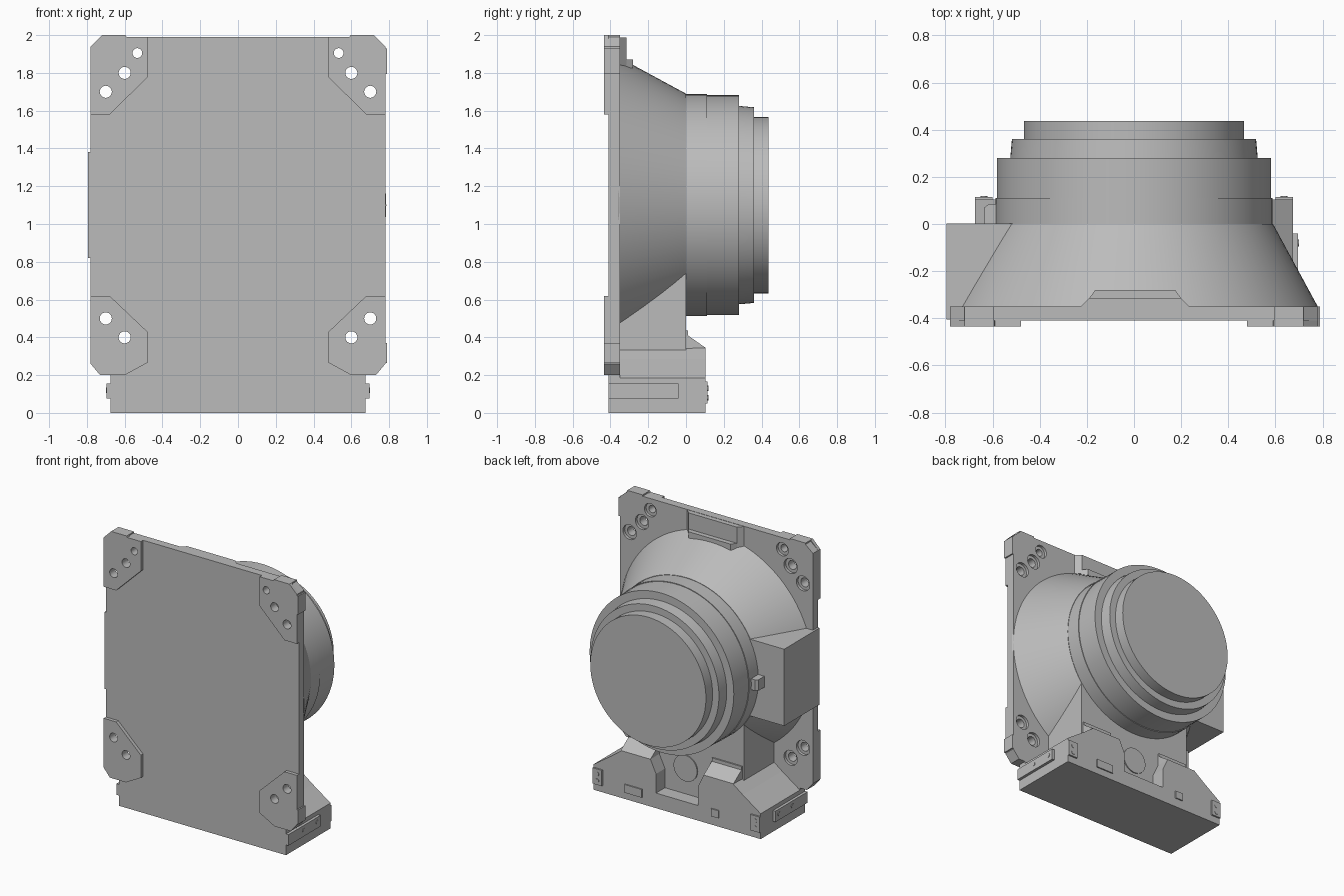
import bpy, bmesh, math
from mathutils import Vector

cube = bpy.data.objects.get("Cube")
if cube:
    bpy.data.objects.remove(cube, do_unlink=True)

grey = bpy.data.materials.new("light_grey")
grey.use_nodes = True
grey.diffuse_color = (0.5, 0.5, 0.5, 1)
grey.node_tree.nodes["Principled BSDF"].inputs["Base Color"].default_value = (0.5, 0.5, 0.5, 1)


def finish(name, bm, smooth=False):
    bmesh.ops.remove_doubles(bm, verts=bm.verts, dist=1e-5)
    bmesh.ops.recalc_face_normals(bm, faces=bm.faces)
    mesh = bpy.data.meshes.new(name)
    bm.to_mesh(mesh)
    bm.free()
    mesh.materials.append(grey)
    ob = bpy.data.objects.new(name, mesh)
    bpy.context.collection.objects.link(ob)
    if smooth:
        bpy.ops.object.select_all(action='DESELECT')
        ob.select_set(True)
        bpy.context.view_layer.objects.active = ob
        bpy.ops.object.shade_smooth_by_angle(angle=math.radians(25))
    return ob


def prism(name, points, axis, start, end):
    """Extrude a flat outline along x, y or z."""
    def place(p, d):
        return {'x': (d, *p), 'y': (p[0], d, p[1]), 'z': (*p, d)}[axis]
    bm = bmesh.new()
    face = bm.faces.new([bm.verts.new(place(p, start)) for p in points])
    moved = bmesh.ops.extrude_face_region(bm, geom=[face])["geom"]
    shift = Vector(place((0, 0), end - start))
    bmesh.ops.translate(bm, vec=shift, verts=[v for v in moved if isinstance(v, bmesh.types.BMVert)])
    return finish(name, bm)


def box(name, x, y, z):
    return prism(name, [(x[0], z[0]), (x[1], z[0]), (x[1], z[1]), (x[0], z[1])], 'y', *y)


def lathe(name, profile, cx, cz, steps=96):
    """Revolve (radius, y) points about an axis parallel to y."""
    bm = bmesh.new()
    vs = [bm.verts.new((cx + r, y, cz)) for r, y in profile]
    es = [bm.edges.new(pair) for pair in zip(vs, vs[1:])]
    bmesh.ops.spin(bm, geom=vs + es, cent=(cx, 0, cz), axis=(0, 1, 0),
                   angle=math.tau, steps=steps, use_merge=True)
    return finish(name, bm, True)


def flip(points, side):
    return [(side * a, b) for a, b in points]


def cut(target, cutter):
    mod = target.modifiers.new("hole", 'BOOLEAN')
    mod.operation, mod.solver, mod.object = 'DIFFERENCE', 'EXACT', cutter
    cutter.hide_render = True
    cutter.hide_viewport = True


# Front plate with chamfered corners and a narrower tongue at the bottom
half = [(0.675, 0), (0.675, 0.2), (0.73, 0.2), (0.78, 0.26), (0.78, 1.94), (0.72, 1.99)]
plate = prism("front_plate", half + flip(half, -1)[::-1], 'y', -0.41, -0.35)

# Corner pads and their screw holes
upper = [(0.78, 1.58), (0.68, 1.58), (0.48, 1.775), (0.48, 1.99), (0.59, 1.99),
         (0.595, 2.0), (0.72, 2.0), (0.78, 1.94)]
lower = [(0.78, 0.62), (0.68, 0.62), (0.48, 0.43), (0.48, 0.265), (0.6, 0.2), (0.73, 0.2), (0.78, 0.26)]
upper_holes = [(0.533, 1.905, 0.026), (0.6, 1.8, 0.032), (0.7, 1.7, 0.032)]
lower_holes = [(0.7, 0.5, 0.032), (0.6, 0.4, 0.032)]
for side, word in ((1, "left"), (-1, "right")):
    for level, outline, holes in (("upper", upper, upper_holes), ("lower", lower, lower_holes)):
        pad = prism(f"{level}_{word}_pad", flip(outline, side), 'y', -0.435, -0.41)
        for x, z, r in holes:
            hole = lathe("hole_cutter", [(0, -0.5), (r, -0.5), (r, -0.37), (r + 0.022, -0.37),
                                         (r + 0.022, -0.34), (0, -0.34)], side * x, z, 24)
            cut(pad, hole)
            cut(plate, hole)
box("upper_edge_strip", (0.78, 0.79), (-0.435, -0.35), (1.795, 1.93))
box("lower_edge_strip", (0.78, 0.79), (-0.435, -0.35), (0.265, 0.37))
for side in (1, -1):
    box("top_edge_strip", sorted((side * 0.595, side * 0.72)), (-0.41, -0.35), (1.98, 2.0))

# Conical housing and stepped drum
lathe("cone_housing", [(0, -0.36), (0.785, -0.36), (0.59, 0), (0, 0)], 0, 1.1)
lathe("stepped_drum", [(0, -0.02), (0.587, -0.02), (0.587, 0.11), (0.582, 0.11), (0.582, 0.28),
                       (0.525, 0.28), (0.518, 0.36), (0.467, 0.36), (0.467, 0.437), (0, 0.437)], 0, 1.1)

# Side box and small drum clip
box("side_box", (-0.795, -0.3), (-0.405, 0.003), (0.82, 1.38))
prism("drum_clip", [(-0.56, 0), (-0.635, 0), (-0.635, 0.07), (-0.615, 0.085), (-0.56, 0.085)],
      'z', 1.06, 1.14)

# Top bracket with a protruding lip
prism("top_bracket", [(-0.225, -0.35), (0.235, -0.35), (0.2, -0.315), (-0.19, -0.315)], 'z', 1.84, 1.988)
prism("bracket_lip", [(-0.2, -0.33), (0.21, -0.33), (0.175, -0.28), (-0.165, -0.28)], 'z', 1.825, 1.87)

# Pedestal under the cone, with a round cover on its back
box("pedestal", (-0.467, 0.467), (-0.36, 0), (0, 0.8))
lathe("round_cover", [(0, -0.01), (0.095, -0.01), (0.095, 0.008), (0, 0.008)], 0, 0.3, 40)

# Base: low centre, sloped shoulders, ramps and side plates
box("base_centre", (-0.18, 0.18), (-0.4, 0.103), (0, 0.11))
shoulder = [(0.17, 0), (0.675, 0), (0.675, 0.185), (0.53, 0.285), (0.45, 0.345), (0.215, 0.345), (0.17, 0.25)]
ramp = [(-0.02, 0.34), (0.103, 0.345), (0.01, 0.41), (0.01, 0.435), (-0.02, 0.435)]
for side, word in ((1, "left"), (-1, "right")):
    prism(f"{word}_shoulder", flip(shoulder, side), 'y', -0.4, 0.103)
    prism(f"{word}_ramp", ramp, 'x', side * 0.215, side * 0.455)
    box(f"{word}_side_plate", sorted((side * 0.67, side * 0.695)), (-0.41, -0.04), (0.075, 0.155))
    for y in (-0.235, -0.08):
        prism(f"{word}_side_screw", [(y + 0.015 * math.cos(a * math.pi / 6), 0.12 + 0.015 * math.sin(a * math.pi / 6))
                                     for a in range(12)], 'x', side * 0.69, side * 0.699)
    box(f"{word}_back_plate", sorted((side * 0.6, side * 0.675)), (0.1, 0.115), (0.05, 0.165))
    for z in (0.08, 0.13):
        lathe(f"{word}_back_screw", [(0, 0.11), (0.015, 0.11), (0.015, 0.118), (0, 0.118)], side * 0.637, z, 12)
box("wide_connector", (0.28, 0.42), (0.1, 0.112), (0.05, 0.11))
box("small_connector", (-0.34, -0.28), (0.1, 0.112), (0.065, 0.12))
